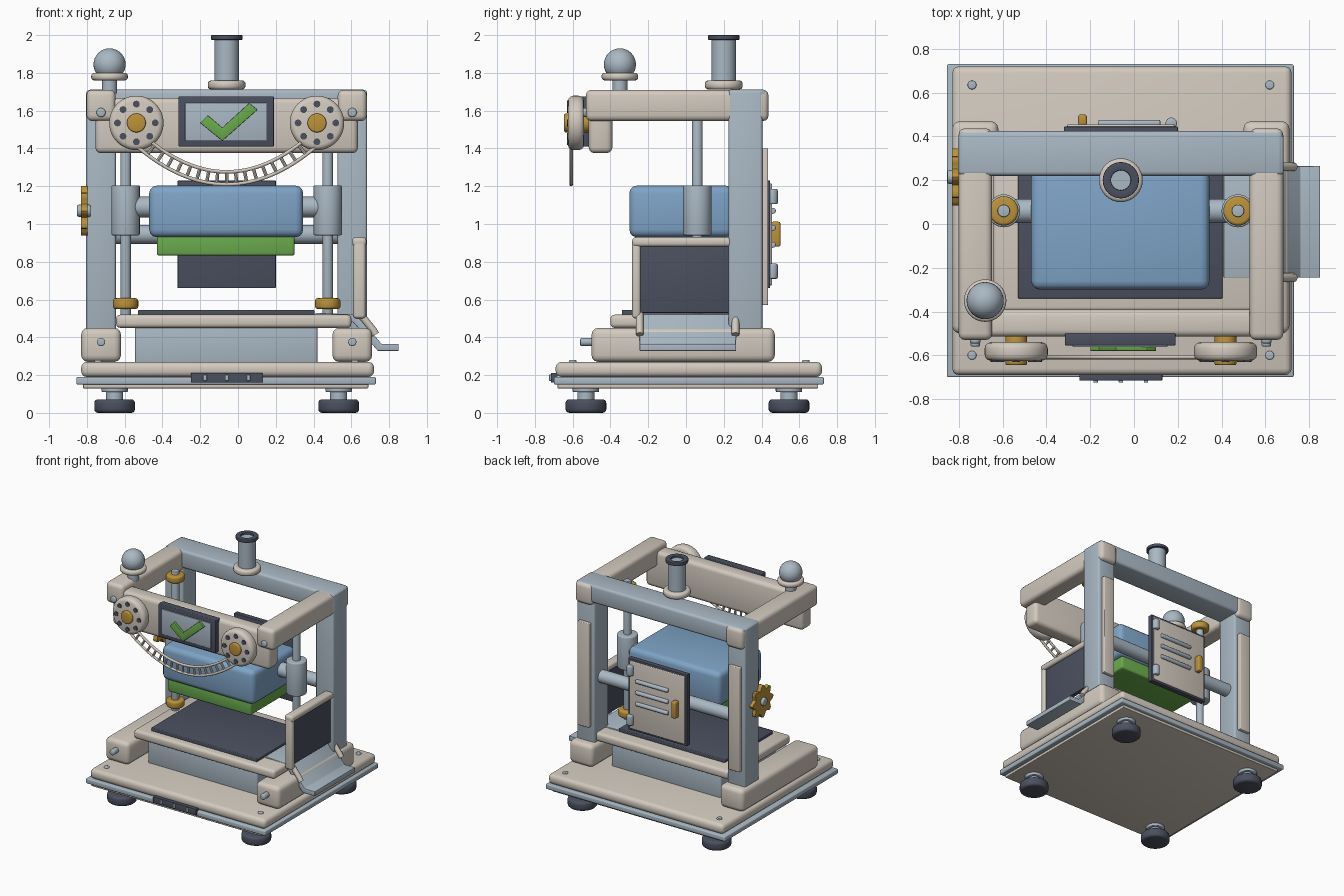
import bpy, bmesh, math
from mathutils import Vector, Matrix

cube = bpy.data.objects.get("Cube")
if cube:
    bpy.data.objects.remove(cube, do_unlink=True)


def material(name, r, g, b):
    m = bpy.data.materials.new(name)
    m.use_nodes = True
    m.diffuse_color = (r, g, b, 1)
    m.node_tree.nodes["Principled BSDF"].inputs["Base Color"].default_value = (r, g, b, 1)
    return m


CREAM = material("warm cream", .65, .59, .52)
STEEL = material("pale steel", .40, .48, .55)
BLUE = material("soft blue", .21, .37, .57)
DARK = material("dark slate", .07, .08, .115)
GREEN = material("leaf green", .14, .40, .07)
GOLD = material("brass", .50, .29, .04)


def finish(name, bm, mat, bevel=0, segments=3):
    """Round the sharp edges and turn the bmesh into a smooth object."""
    bmesh.ops.recalc_face_normals(bm, faces=bm.faces)
    if bevel:
        edges = [e for e in bm.edges if e.calc_face_angle(0) > .7]
        bmesh.ops.bevel(bm, geom=edges, offset=bevel, segments=segments,
                        profile=.5, affect='EDGES', clamp_overlap=True)
    me = bpy.data.meshes.new(name)
    bm.to_mesh(me)
    bm.free()
    me.materials.append(mat)
    ob = bpy.data.objects.new(name, me)
    bpy.context.collection.objects.link(ob)
    bpy.ops.object.select_all(action='DESELECT')
    ob.select_set(True)
    bpy.context.view_layer.objects.active = ob
    bpy.ops.object.shade_smooth_by_angle(angle=math.radians(35))
    return ob


def box(name, x, y, z, mat, bevel=.02):
    bm = bmesh.new()
    bmesh.ops.create_cube(bm, size=1)
    for v in bm.verts:
        v.co = [(lo + hi) / 2 + c * (hi - lo) for c, (lo, hi) in zip(v.co, (x, y, z))]
    return finish(name, bm, mat, bevel)


def rod(name, start, end, r, mat, bevel=0, sides=32):
    a, b = Vector(start), Vector(end)
    turn = (b - a).to_track_quat('Z', 'Y').to_matrix().to_4x4()
    bm = bmesh.new()
    bmesh.ops.create_cone(bm, cap_ends=True, segments=sides, radius1=r, radius2=r,
                          depth=(b - a).length, matrix=Matrix.Translation((a + b) / 2) @ turn)
    return finish(name, bm, mat, bevel)


def post_rod(name, x, y, z0, z1, r, mat, bevel=0):
    return rod(name, (x, y, z0), (x, y, z1), r, mat, bevel)


def prism(name, points, offset, mat, bevel=0):
    """Extrude a flat outline along an offset."""
    bm = bmesh.new()
    face = bm.faces.new([bm.verts.new(p) for p in points])
    ext = bmesh.ops.extrude_face_region(bm, geom=[face])
    bmesh.ops.translate(bm, vec=offset, verts=[v for v in ext["geom"] if isinstance(v, bmesh.types.BMVert)])
    return finish(name, bm, mat, bevel)


def tube(name, points, r, mat):
    cu = bpy.data.curves.new(name, 'CURVE')
    cu.dimensions = '3D'
    cu.bevel_depth, cu.bevel_resolution, cu.use_fill_caps = r, 3, True
    sp = cu.splines.new('POLY')
    sp.points.add(len(points) - 1)
    for p, co in zip(sp.points, points):
        p.co = (*co, 1)
    cu.materials.append(mat)
    ob = bpy.data.objects.new(name, cu)
    bpy.context.collection.objects.link(ob)


CX = -.06                       # shared centre line of the machine
SIDES = (("right", -1), ("left", 1))

# Base plates, feet and screws
box("base_underside", (-.82, .69), (-.68, .70), (.13, .16), CREAM, .005)
box("base_trim", (-.855, .73), (-.70, .73), (.15, .19), STEEL, .008)
box("base_top", (-.83, .72), (-.69, .72), (.19, .27), CREAM, .03)
for side, s in SIDES:
    for end, y in (("front", -.53), ("back", .545)):
        x = CX + s * .593
        post_rod(f"{end}_{side}_foot", x, y, 0, .072, .108, DARK, .02)
        post_rod(f"{end}_{side}_foot_stem", x, y, .06, .12, .045, STEEL)
        post_rod(f"{end}_{side}_foot_flange", x, y, .11, .135, .07, STEEL, .006)
        post_rod(f"{end}_{side}_base_screw", CX + s * .68, y + (-.07 if y < 0 else .09),
                 .26, .28, .02, STEEL, .006)
box("front_badge", (-.25, .13), (-.715, -.68), (.16, .212), DARK, .004)
for x in (-.175, -.06, .055):
    box("badge_pin", (x - .01, x + .01), (-.725, -.71), (.17, .202), STEEL, .004)

# Lower rails, posts, upper arms
for side, s in SIDES:
    x = CX + s * .665
    box(f"{side}_lower_rail", (x - .105, x + .105), (-.5, .47), (.27, .45), CREAM, .035)
    rod(f"{side}_rail_bolt", (x, -.56, .375), (x, -.49, .375), .022, STEEL, .008)
    box(f"{side}_post", (x - .079, x + .079), (.225, .405), (.4, 1.708), STEEL, .015)
    box(f"{side}_post_cover", (x - .05, x + .05), (.40, .435), (.57, 1.4), CREAM, .006)
    box(f"{side}_upper_arm", (x - .077, x + .077), (-.53, .437), (1.545, 1.71), CREAM, .03)
    rod(f"{side}_arm_bolt", (x, -.545, 1.59), (x, -.52, 1.59), .024, STEEL, .008)
box("rear_beam", (-.8, .68), (.22, .425), (1.57, 1.712), STEEL, .02)
box("front_bar", (-.755, .635), (-.515, -.39), (1.375, 1.668), CREAM, .03)
rod("rear_cross_tube", (-.7, .31, .945), (.58, .31, .945), .05, STEEL)

# Work bed
box("bed_body", (-.545, .42), (-.36, .34), (.26, .46), STEEL, .012)
box("bed_platform", (-.645, .6), (-.4, .38), (.45, .52), CREAM, .022)
box("bed_plate", (-.53, .405), (-.34, .27), (.51, .545), DARK, .006)

# Vertical guides and pressing head
for side, s in SIDES:
    x = CX + s * .535
    post_rod(f"{side}_guide_rod", x, .06, .5, 1.63, .028, STEEL, .005)
    post_rod(f"{side}_guide_lower_collar", x, .06, .55, .607, .067, GOLD, .014)
    post_rod(f"{side}_guide_upper_collar", x, .06, 1.55, 1.605, .067, GOLD, .014)
    post_rod(f"{side}_guide_sleeve", x, .06, .94, 1.205, .075, STEEL, .008)
rod("head_cross_rod", (-.57, .06, 1.09), (.45, .06, 1.09), .055, STEEL)
box("press_head", (-.47, .345), (-.3, .25), (.93, 1.203), BLUE, .04)
box("press_pad", (-.43, .3), (-.27, .22), (.832, .94), GREEN, .014)

# Display with tick mark
box("display_frame", (-.315, .19), (-.555, -.5), (1.41, 1.675), DARK, .006)
box("display_screen", (-.28, .152), (-.562, -.55), (1.442, 1.642), STEEL, .003)
tick = ((-.2, 1.535), (-.16, 1.575), (-.083, 1.51), (.06, 1.64), (.103, 1.605), (-.083, 1.44))
prism("display_tick", [(x, -.58, z) for x, z in tick], (0, .022, 0), GREEN, .003)

# Wheels on the front bar
for side, s in SIDES:
    x, z = CX + s * .478, 1.535
    rod(f"{side}_wheel", (x, -.625, z), (x, -.54, z), .144, CREAM, .028, 48)
    rod(f"{side}_wheel_axle", (x, -.645, z), (x, -.5, z), .05, GOLD, .008)
    for k in range(8):
        a = k * math.tau / 8
        px, pz = x + .1 * math.cos(a), z + .1 * math.sin(a)
        rod(f"{side}_wheel_stud", (px, -.631, pz), (px, -.61, pz), .018, DARK, 0, 16)

# Hanging ladder chain
def chain_point(t, offset):
    """Point on a sagging arc, t from -1 to 1, moved out along the normal."""
    x, z, slope = .45 * t, 1.243 + .19 * t * t, .38 * t / .45
    n = math.hypot(1, slope)
    return (CX + x - offset * slope / n, -.608, z + offset / n)


for name, off in (("chain_upper_rail", .033), ("chain_lower_rail", -.033)):
    tube(name, [chain_point(k / 16 - 1, off) for k in range(33)], .01, CREAM)
for k in range(19):
    t = k / 9 - 1
    rod("chain_rung", chain_point(t, -.033), chain_point(t, .033), .009, CREAM, 0, 8)

# Signal lamp
post_rod("lamp_stem", -.68, -.35, 1.69, 1.78, .04, STEEL)
post_rod("lamp_collar", -.68, -.35, 1.76, 1.8, .097, CREAM, .016)
bm = bmesh.new()
bmesh.ops.create_uvsphere(bm, u_segments=32, v_segments=16, radius=.085)
for v in bm.verts:
    v.co = (v.co.x - .68, v.co.y - .35, 1.845 + max(v.co.z, -.06))
finish("lamp_dome", bm, STEEL)

# Top filler neck with open dark rim
post_rod("neck_collar", CX, .2, 1.712, 1.76, .1, CREAM, .018)
post_rod("neck", CX, .2, 1.74, 1.985, .065, STEEL)
bm = bmesh.new()
rings = [[bm.verts.new((CX + r * math.cos(k * math.tau / 32), .2 + r * math.sin(k * math.tau / 32), z))
          for k in range(32)] for r, z in ((.045, 1.975), (.083, 1.975), (.083, 2), (.045, 2))]
for i in range(4):
    p, q = rings[i], rings[(i + 1) % 4]
    for k in range(32):
        n = (k + 1) % 32
        bm.faces.new((p[k], p[n], q[n], q[k]))
finish("neck_rim", bm, DARK, .004, 2)

# Rear door with hinges, vents and handle
box("door_backing", (-.32, .2), (.405, .445), (.66, 1.23), DARK, .004)
box("door_panel", (-.305, .185), (.435, .455), (.675, 1.215), CREAM, .006)
for z in (1.145, .75):
    post_rod("door_hinge", .17, .46, z - .04, z + .04, .026, STEEL, .008)
for z in (1.07, .98, .89):
    rod("door_vent", (-.165, .46, z), (.12, .46, z), .016, STEEL, .006, 16)
box("door_handle", (-.255, -.215), (.45, .5), (.88, 1.012), GOLD, .01)

# Scalloped hand knob on the right post
outline = []
for k in range(64):
    a = k * math.tau / 64
    r = .113 + .017 * math.cos(8 * a)
    outline.append((-.832, .215 + r * math.cos(a), 1.07 + r * math.sin(a)))
prism("hand_knob", outline, (.035, 0, 0), GOLD)
rod("hand_knob_hub", (-.852, .215, 1.07), (-.78, .215, 1.07), .032, STEEL, .008)

# Side guard and delivery chute on the left
box("guard_panel", (.625, .66), (-.25, .235), (.53, .89), DARK, .004)
box("guard_top_bar", (.605, .68), (-.285, .28), (.88, .93), CREAM, .018)
box("guard_front_bar", (.61, .675), (-.285, -.24), (.5, .91), CREAM, .016)
slope = ((.41, .53), (.63, .52), (.76, .365), (.85, .365), (.85, .328), (.74, .328), (.61, .48), (.41, .5))
prism("chute", [(x, -.245, z) for x, z in slope], (0, .51, 0), STEEL, .004)
for y in (-.245, .262):
    tube("chute_strut", [(.64, y, .53), (.67, y, .495), (.715, y, .44), (.73, y, .415)], .02, CREAM)
